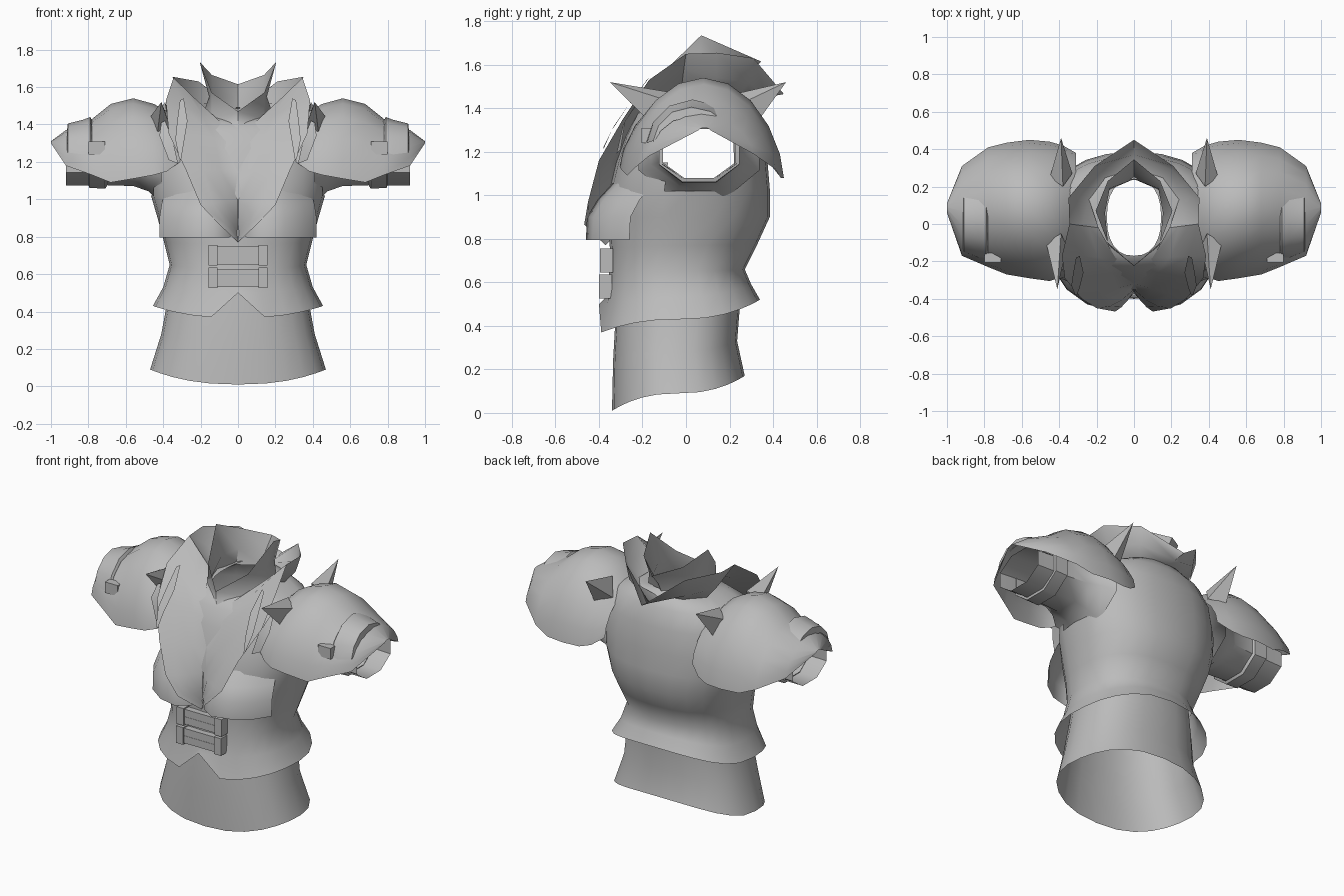
import bpy, bmesh
from math import sin, cos, pi, radians, copysign
from mathutils import Vector

cube = bpy.data.objects.get("Cube")
if cube:
    bpy.data.objects.remove(cube)

grey = bpy.data.materials.new("cloth_grey")
grey.use_nodes = True
grey.diffuse_color = (0.5, 0.5, 0.5, 1)
grey.node_tree.nodes["Principled BSDF"].inputs["Base Color"].default_value = (0.5, 0.5, 0.5, 1)


def finish(name, bm, mirror=False, angle=50):
    """Turn a bmesh into a smooth object, mirrored across x when asked."""
    if mirror:
        copy = bmesh.ops.duplicate(bm, geom=bm.verts[:] + bm.edges[:] + bm.faces[:])["geom"]
        for v in (g for g in copy if isinstance(g, bmesh.types.BMVert)):
            v.co.x *= -1
        bmesh.ops.reverse_faces(bm, faces=[g for g in copy if isinstance(g, bmesh.types.BMFace)])
        bmesh.ops.remove_doubles(bm, verts=bm.verts, dist=0.0005)
    mesh = bpy.data.meshes.new(name)
    bm.to_mesh(mesh)
    bm.free()
    mesh.materials.append(grey)
    ob = bpy.data.objects.new(name, mesh)
    bpy.context.collection.objects.link(ob)
    bpy.ops.object.select_all(action="DESELECT")
    bpy.context.view_layer.objects.active = ob
    ob.select_set(True)
    bpy.ops.object.shade_smooth_by_angle(angle=radians(angle))


def loft(name, rows, closed=True, mirror=False, angle=50, hole=None):
    """Skin a list of point rows, leaving out faces whose centre is in the hole."""
    bm = bmesh.new()
    grid = [[bm.verts.new(p) for p in row] for row in rows]
    n = len(rows[0])
    for a, b in zip(grid, grid[1:]):
        for i in range(n if closed else n - 1):
            j = (i + 1) % n
            bm.faces.new((a[i], a[j], b[j], b[i]))
    if hole:
        cut = [f for f in bm.faces if hole(f.calc_center_median())]
        bmesh.ops.delete(bm, geom=cut, context="FACES")
    bmesh.ops.remove_doubles(bm, verts=bm.verts, dist=0.0005)
    finish(name, bm, mirror, angle)


def body_ring(rx, yf, yb, zf, zs, zb, n=24, square=.85):
    """Squarish ring with its own front, side and back depth and height."""
    yc = (yf + yb) / 2
    ring = []
    for i in range(n):
        s, c = sin(2 * pi * i / n), cos(2 * pi * i / n)
        z = zs + ((zf if c > 0 else zb) - zs) * c * c
        ring.append(Vector((rx * copysign(abs(s) ** square, s),
                            yc + (yf - yc) * copysign(abs(c) ** square, c), z)))
    return ring


# Undershirt below the jacket
loft("undershirt", [body_ring(*r) for r in (
    (.47, -.34, .27, .01, .09, .17), (.41, -.335, .235, .24, .28, .33),
    (.375, -.325, .25, .42, .47, .52), (.35, -.31, .25, .6, .63, .65))])

# Jacket torso with a notched hem and open armholes
torso = [body_ring(*r) for r in (
    (.455, -.40, .34, .365, .43, .52), (.40, -.37, .3, .5, .53, .59),
    (.365, -.355, .27, .62, .65, .66), (.395, -.35, .33, .76, .77, .78),
    (.43, -.36, .385, .9, .9, .9), (.465, -.35, .385, 1.03, 1.02, 1.03),
    (.47, -.32, .375, 1.15, 1.15, 1.15), (.44, -.28, .36, 1.27, 1.3, 1.3),
    (.38, -.23, .32, 1.37, 1.41, 1.41), (.26, -.19, .28, 1.41, 1.46, 1.47),
    (.145, -.17, .24, 1.42, 1.46, 1.49))]
torso[0][0].z = torso[1][0].z
torso[1][0].z += .03
loft("jacket_torso", torso,
     hole=lambda c: abs(c.x) > .3 and 1.05 < c.z < 1.38 and abs(c.y - .05) < .17)

# Bust panel overhanging the waist
bust = ((0, -.33), (.05, -.41), (.13, -.46), (.25, -.43), (.36, -.35), (.42, -.26))
loft("bust_panel", [[(x * k, y * k + dy, z + (.03 if x == 0 else 0)) for x, y in bust]
                    for z, k, dy in ((.795, 1, 0), (.9, 1, .005), (.98, .97, .04), (1.08, .9, .1))],
     closed=False, mirror=True)

# Chest bib spreading into the wide lapels
outer = ((0, -.37, .77), (.1, -.468, .865), (.2, -.45, .97), (.28, -.40, 1.16), (.37, -.29, 1.35),
         (.385, -.17, 1.53), (.345, 0, 1.65))
inner = ((0, -.34, .8), (0, -.36, .88), (0, -.35, 1.0), (0, -.32, 1.15), (0, -.25, 1.3),
         (.1, -.18, 1.42), (.19, -.02, 1.5))
bib = []
for o, i in zip(outer, inner):
    o, i = Vector(o), Vector(i)
    bulge = Vector((0, -.03, 0)) * min(1, o.x * 4) * (1 if o.z < 1.1 else 0)
    bib.append([i, i.lerp(o, .33) + bulge, i.lerp(o, .67) + bulge, o])
loft("chest_lapels", bib, closed=False, mirror=True)

# Wide collar standing round the back of the neck
loft("wide_collar", [
    [(.345, 0, 1.65), (.35, .14, 1.655), (.21, .31, 1.63), (0, .45, 1.465)],
    [(.28, -.01, 1.58), (.31, .14, 1.54), (.2, .29, 1.52), (0, .37, 1.45)],
    [(.19, -.02, 1.5), (.24, .13, 1.46), (.15, .24, 1.46), (0, .28, 1.46)]],
    closed=False, mirror=True)

# Inner neck collar, low in front with a point on each side
loft("neck_collar", [
    [(0, -.225, 1.47), (.14, -.1, 1.57), (.205, .07, 1.735), (.14, .23, 1.665), (0, .345, 1.615)],
    [(0, -.22, 1.38), (.14, -.11, 1.43), (.155, .06, 1.55), (.13, .19, 1.55), (0, .28, 1.54)],
    [(0, -.27, 1.25), (.16, -.2, 1.34), (.19, .05, 1.44), (.14, .18, 1.45), (0, .24, 1.46)]],
    closed=False, mirror=True)


# Sleeves
def sleeve_ring(x, y, z, ry, rz, n=8):
    return [(x, y + ry * cos(2 * pi * (i + .5) / n), z + rz * sin(2 * pi * (i + .5) / n))
            for i in range(n)]


loft("sleeve", [sleeve_ring(*r) for r in (
    (.41, .06, 1.21, .3, .25), (.48, .06, 1.21, .24, .18), (.56, .06, 1.205, .2, .145),
    (.7, .06, 1.2, .185, .135), (.92, .06, 1.19, .185, .125))], mirror=True)
loft("sleeve_cuff", [sleeve_ring(*r) for r in (
    (.70, .06, 1.2, .18, .14), (.71, .06, 1.2, .2, .155), (.795, .06, 1.2, .2, .15),
    (.80, .06, 1.2, .18, .13))], mirror=True)


# Shoulder guards
def arch(x, yf, zf, yb, zb, zt, n=10):
    row = []
    for i in range(n + 1):
        t = i / n
        c, s = cos(pi * t), sin(pi * t)
        base = zf + (zb - zf) * t
        row.append((x, (yf + yb) / 2 - (yb - yf) / 2 * c, base + (zt - base) * s ** 1.25))
    return row


loft("shoulder_guard", [arch(*r) for r in (
    (.31, -.24, 1.2, .38, 1.15, 1.40), (.38, -.28, 1.15, .42, 1.1, 1.47),
    (.45, -.305, 1.13, .44, 1.08, 1.51),
    (.56, -.29, 1.11, .45, 1.08, 1.54), (.68, -.27, 1.09, .435, 1.08, 1.51),
    (.78, -.23, 1.13, .41, 1.12, 1.43), (.92, -.17, 1.18, .31, 1.19, 1.37),
    (1.0, .06, 1.30, .11, 1.30, 1.31))], closed=False, mirror=True)

# Raised strap over the end of each shoulder guard
loft("shoulder_strap", [arch(*r, 6) for r in (
    (.78, -.17, 1.25, .24, 1.3, 1.42), (.79, -.18, 1.25, .24, 1.3, 1.44),
    (.83, -.18, 1.24, .23, 1.3, 1.425), (.91, -.15, 1.25, .2, 1.3, 1.405),
    (.915, -.14, 1.24, .19, 1.28, 1.36))], closed=False, mirror=True, angle=30)


def spike(name, base, tip):
    """Thin horn from a four-point base to a tip."""
    bm = bmesh.new()
    b = [bm.verts.new(p) for p in base]
    t = bm.verts.new(tip)
    for i in range(4):
        bm.faces.new((b[i], b[(i + 1) % 4], t))
    finish(name, bm, mirror=True)


# Horns at the front and back of each guard
spike("front_horn", ((.36, -.12, 1.38), (.39, -.05, 1.47), (.47, -.1, 1.44), (.43, -.19, 1.36)),
      (.41, -.35, 1.52))
spike("back_horn", ((.33, .27, 1.36), (.38, .2, 1.46), (.45, .25, 1.42), (.42, .33, 1.34)),
      (.39, .46, 1.52))


def box(bm, centre, size):
    for v in bmesh.ops.create_cube(bm, size=1)["verts"]:
        v.co = Vector(centre) + Vector(a * b for a, b in zip(v.co, size))


# Waist straps with square buckles
bm = bmesh.new()
for z, y in ((.70, -.365), (.58, -.37)):
    for dz in (.024, -.024):
        box(bm, (0, y, z + dz), (.24, .04, .047))
    for x in (-.134, .134):
        box(bm, (x, y, z), (.05, .06, .11))
finish("waist_straps", bm, angle=30)

# Guard buckles
bm = bmesh.new()
box(bm, (.755, -.18, 1.275), (.09, .05, .07))
finish("guard_buckle", bm, mirror=True, angle=30)

# Long folds lying on the lapels and beside them
loft("lapel_fold", [
    [(.29, -.17, 1.54), (.31, -.18, 1.53)], [(.27, -.26, 1.42), (.325, -.26, 1.42)],
    [(.29, -.34, 1.3), (.335, -.33, 1.32)], [(.305, -.38, 1.21), (.315, -.38, 1.22)]],
    closed=False, mirror=True)
loft("side_fold", [
    [(.39, -.23, 1.42), (.41, -.23, 1.41)], [(.35, -.29, 1.32), (.42, -.28, 1.34)],
    [(.32, -.32, 1.19), (.37, -.3, 1.21)]], closed=False, mirror=True)
